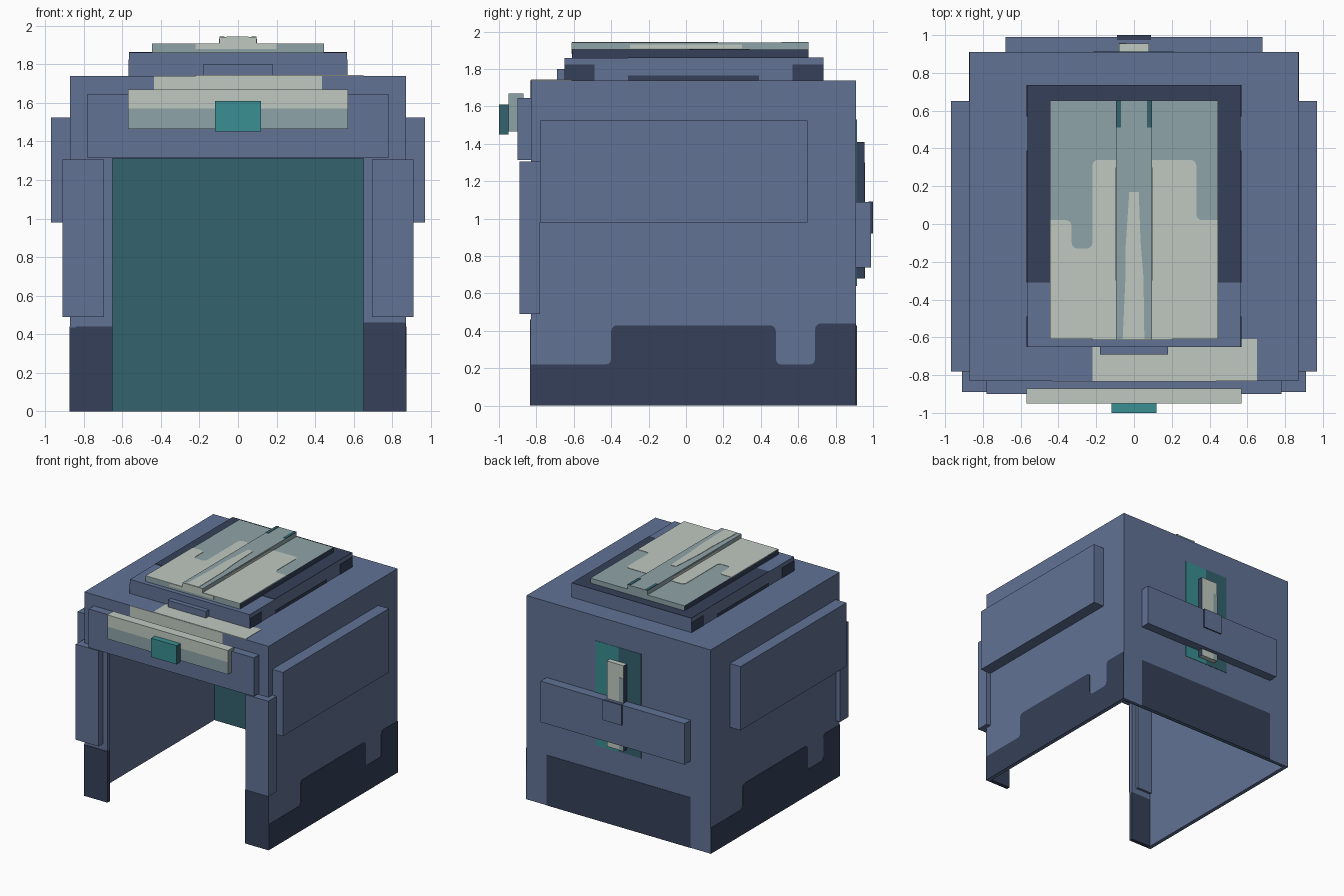
import bpy, bmesh
from mathutils import Vector

default_cube = bpy.data.objects.get("Cube")
if default_cube:
    bpy.data.objects.remove(default_cube, do_unlink=True)


def make_material(name, rgb):
    linear = [((c / 255 + 0.055) / 1.055) ** 2.4 for c in rgb] + [1]
    mat = bpy.data.materials.new(name)
    mat.use_nodes = True
    mat.diffuse_color = linear
    mat.node_tree.nodes["Principled BSDF"].inputs["Base Color"].default_value = linear
    return mat


BLUE = make_material("slate blue", (97, 114, 149))
NAVY = make_material("dark navy", (53, 64, 88))
SAGE = make_material("pale sage", (192, 201, 192))
GREY = make_material("grey teal", (143, 164, 168))
TEAL = make_material("bright teal", (58, 142, 146))
DEEP = make_material("deep teal", (52, 98, 110))


def finish(name, bm, materials):
    mesh = bpy.data.meshes.new(name)
    bm.to_mesh(mesh)
    bm.free()
    for mat in materials:
        mesh.materials.append(mat)
    obj = bpy.data.objects.new(name, mesh)
    bpy.context.collection.objects.link(obj)
    return obj


def box(name, xs, ys, zs, main, side=None, side_axis=0):
    """Box from ranges; faces along side_axis may take a second colour."""
    bm = bmesh.new()
    bmesh.ops.create_cube(bm, size=1)
    for v in bm.verts:
        v.co = Vector([r[0] if c < 0 else r[1] for c, r in zip(v.co, (xs, ys, zs))])
    bm.normal_update()
    for f in bm.faces:
        if side and abs(f.normal[side_axis]) > 0.5:
            f.material_index = 1
    return finish(name, bm, [main, side] if side else [main])


def mirrored(name, xs, *args, **kw):
    box("left_" + name, xs, *args, **kw)
    box("right_" + name, (-xs[1], -xs[0]), *args, **kw)


def paint(name, axis, level, outline, mat, radius=0):
    """Very thin painted plate with an outline in the plane across the axis."""
    bm = bmesh.new()
    out = 1 if level > 0 else -1
    verts = []
    for point in outline:
        co = list(point)
        co.insert(axis, level - out * 0.003)
        verts.append(bm.verts.new(co))
    face = bm.faces.new(verts)
    if radius:
        us = [p[0] for p in outline]
        inner = [v for v, p in zip(verts, outline) if min(us) < p[0] < max(us)]
        bmesh.ops.bevel(bm, geom=inner, offset=radius, segments=3,
                        profile=0.5, affect='VERTICES')
        face = bm.faces[:][0]
    extruded = bmesh.ops.extrude_face_region(bm, geom=[face])["geom"]
    for v in extruded:
        if isinstance(v, bmesh.types.BMVert):
            v.co[axis] += out * 0.006
    bmesh.ops.recalc_face_normals(bm, faces=bm.faces)
    return finish(name, bm, [mat])


def rect(us, vs):
    return [(us[0], vs[0]), (us[1], vs[0]), (us[1], vs[1]), (us[0], vs[1])]


# Open shell: thin walls, roof, lintel and front posts
W, FRONT, BACK, TOP, T = 0.87, -0.83, 0.91, 1.74, 0.03
mirrored("wall", (W - T, W), (FRONT, BACK), (0, TOP), BLUE)
box("roof", (-W + T, W - T), (FRONT, BACK), (TOP - T, TOP), BLUE)
box("back_wall", (-W + T, W - T), (BACK - T / 2, BACK), (0, TOP - T), BLUE)
box("back_lining", (-W + T, W - T), (BACK - T, BACK - T / 2), (0, TOP - T), DEEP)
box("lintel", (-W + T, W - T), (FRONT, FRONT + T), (1.31, TOP - T), BLUE)
mirrored("front_post", (0.65, W - T), (FRONT, FRONT + T), (0.44, 1.31), BLUE)
mirrored("front_post_foot", (0.65, W - T), (FRONT, FRONT + T), (0, 0.44), NAVY)

# Dark painted skirt
paint("left_post_skirt", 1, FRONT, rect((0.65, W), (0, 0.46)), NAVY)
paint("right_post_skirt", 1, FRONT, rect((-W, -0.65), (0, 0.435)), NAVY)
paint("back_skirt", 1, BACK, rect((-0.68, 0.68), (0, 0.43)), NAVY)
skirt = [(FRONT, 0), (BACK, 0), (BACK, 0.44), (0.69, 0.44), (0.69, 0.22),
         (0.48, 0.22), (0.48, 0.43), (-0.4, 0.43), (-0.4, 0.22), (FRONT, 0.22)]
paint("left_skirt", 0, W, skirt, NAVY, radius=0.03)
flipped = [(FRONT + BACK - y, z) for y, z in skirt]
paint("right_skirt", 0, -W, flipped, NAVY, radius=0.03)

# Side plates and cheek guards
mirrored("side_plate", (W, 0.97), (-0.78, 0.65), (0.98, 1.525), BLUE)
mirrored("cheek_guard", (0.695, 0.91), (-0.89, -0.78), (0.49, 1.305), BLUE)

# Brow band, two-tone visor and jewel
box("brow_band", (-0.78, 0.78), (-0.9, FRONT), (1.315, 1.645), BLUE)
box("visor_lower", (-0.57, 0.57), (-0.95, -0.87), (1.465, 1.57), GREY)
box("visor_upper", (-0.57, 0.57), (-0.95, -0.87), (1.57, 1.67), SAGE, GREY)
box("jewel", (-0.12, 0.12), (-1, -0.95), (1.45, 1.61), TEAL, DEEP)
paint("forehead_paint", 1, FRONT, rect((-0.435, 0.435), (1.64, TOP)), SAGE)
paint("roof_front_paint", 2, TOP, rect((-0.22, 0.65), (FRONT, -0.61)), SAGE)

# Raised crown base with dark trim
X = 0.565
box("crown_base", (-X, X), (-0.65, 0.735), (TOP, 1.86), BLUE)
box("crown_front_tab", (-0.18, 0.18), (-0.69, -0.65), (TOP, 1.8), BLUE)
paint("crown_base_top_paint", 2, 1.86, rect((-X, X), (-0.31, 0.735)), NAVY)
for side, level in (("left", X), ("right", -X)):
    paint(side + "_crown_front_trim", 0, level, rect((-0.65, -0.49), (TOP, 1.825)), NAVY)
    paint(side + "_crown_back_trim", 0, level, rect((0.57, 0.735), (TOP, 1.825)), NAVY)
    paint(side + "_crown_middle_trim", 0, level, rect((-0.31, 0.39), (TOP, 1.765)), NAVY)

# Crown panel and ridge
P, PY = 0.445, (-0.61, 0.655)
box("crown_panel", (-P, P), PY, (1.86, 1.905), GREY, NAVY)
paint("crown_panel_paint", 2, 1.905,
      [(-P, PY[0]), (P, PY[0]), (P, 0.02), (0.33, 0.02), (0.33, 0.34), (-0.22, 0.34),
       (-0.22, -0.13), (-0.33, -0.13), (-0.33, 0.02), (-P, 0.02)], SAGE, radius=0.03)
paint("crown_panel_front_paint", 1, PY[0], rect((-0.22, 0.2), (1.88, 1.905)), SAGE)
box("crown_ridge", (-0.095, 0.095), PY, (1.905, 1.942), GREY)
box("ridge_front_cap", (-0.095, 0.095), (PY[0] - 0.003, PY[0]), (1.905, 1.942), SAGE)
paint("ridge_paint", 2, 1.942,
      [(-0.06, PY[0]), (0.055, PY[0]), (0.05, -0.28), (0.035, -0.1), (0.025, 0.17),
       (-0.025, 0.17), (-0.045, -0.13), (-0.045, -0.28)], SAGE)
for side, s in (("left", 1), ("right", -1)):
    paint(side + "_ridge_end_paint", 2, 1.942,
          rect((s * 0.07, s * 0.095), (0.51, PY[1])), DEEP)
    paint(side + "_ridge_side_paint", 0, s * 0.095,
          rect((-0.3, 0.3), (1.91, 1.93)), SAGE)

# Back: teal patch, upright post, cross bar and clasp
paint("back_patch_left", 1, BACK, rect((0, 0.215), (0.64, 1.53)), TEAL)
paint("back_patch_right", 1, BACK, rect((-0.215, 0), (0.64, 1.53)), DEEP)
box("back_post", (-0.08, 0.08), (BACK, 0.955), (0.68, 1.41), SAGE, NAVY)
paint("back_post_paint", 1, 0.955, rect((-0.08, -0.04), (0.68, 1.3)), GREY)
box("back_bar", (-0.68, 0.68), (BACK, 0.99), (0.74, 1.09), BLUE)
box("clasp", (-0.09, 0.09), (0.975, 1), (0.92, 1.092), BLUE, NAVY, side_axis=2)
mirrored("clasp_edge", (0.08, 0.091), (0.975, 1), (0.92, 1.09), NAVY)
paint("clasp_mark", 1, 0.997, rect((0, 0.04), (1.01, 1.05)), GREY)
